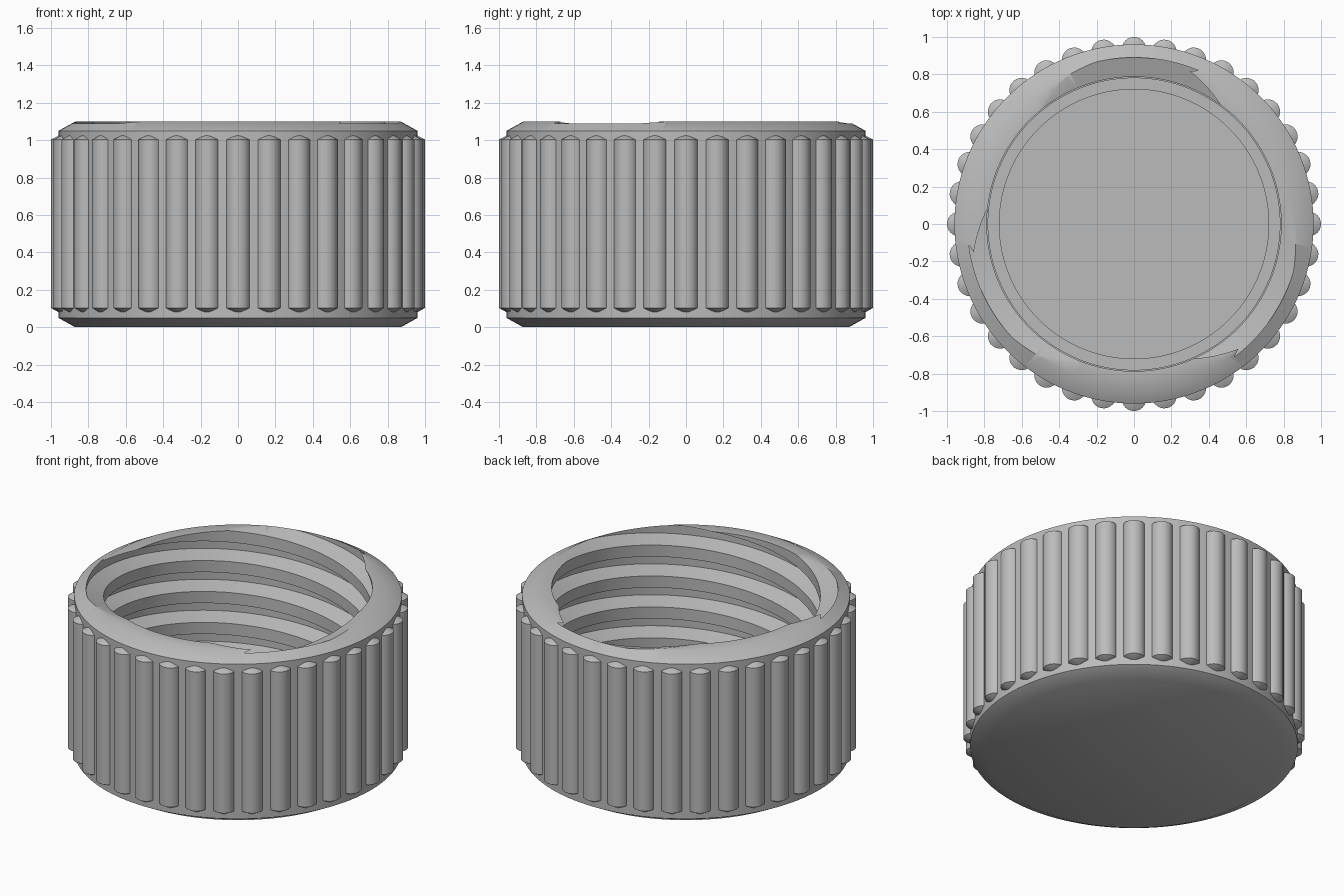
import bpy, bmesh
from math import cos, sin, pi, tau
from mathutils import Matrix

old = bpy.data.objects.get("Cube")
if old:
    bpy.data.objects.remove(old, do_unlink=True)

grey = bpy.data.materials.new("plain grey")
grey.use_nodes = True
grey.diffuse_color = (0.5, 0.5, 0.5, 1)
grey.node_tree.nodes["Principled BSDF"].inputs["Base Color"].default_value = (0.5, 0.5, 0.5, 1)

STEPS = 144      # divisions around the cap
STARTS = 3       # thread starts
PITCH = 0.2
LEAD = PITCH * STARTS


def sweep(bm, profile, steps, lead=0.0):
    """Turn an (r, z) profile about z, rising by lead per turn."""
    rings = []
    for i in range(steps + 1):
        a = tau * i / steps
        rings.append([bm.verts.new((r * cos(a), r * sin(a), z + lead * i / steps))
                      for r, z in profile])
    for p, q in zip(rings, rings[1:]):
        for j in range(len(profile) - 1):
            bm.faces.new((p[j], q[j], q[j + 1], p[j + 1]))
    bmesh.ops.remove_doubles(bm, verts=bm.verts, dist=1e-5)
    bmesh.ops.dissolve_degenerate(bm, edges=bm.edges, dist=1e-6)


def trim(bm, co, no):
    """Cut away everything in front of a plane and cap the opening."""
    geom = bm.verts[:] + bm.edges[:] + bm.faces[:]
    bmesh.ops.bisect_plane(bm, geom=geom, dist=1e-6, plane_co=co, plane_no=no, clear_outer=True)
    rim = [e for e in bm.edges if e.is_boundary
           and all(abs((v.co - Matrix.Translation(co).translation).dot(
               Matrix.Translation(no).translation)) < 1e-4 for v in e.verts)]
    bmesh.ops.contextual_create(bm, geom=rim)


def finish(bm, name):
    bmesh.ops.recalc_face_normals(bm, faces=bm.faces)
    mesh = bpy.data.meshes.new(name)
    bm.to_mesh(mesh)
    bm.free()
    mesh.materials.append(grey)
    ob = bpy.data.objects.new(name, mesh)
    bpy.context.collection.objects.link(ob)
    return ob


def activate(ob):
    bpy.ops.object.select_all(action='DESELECT')
    ob.select_set(True)
    bpy.context.view_layer.objects.active = ob


# Cap body: chamfered cup with a stepped floor
bm = bmesh.new()
sweep(bm, [(0, 0), (0.87, 0), (0.96, 0.05), (0.96, 1.05), (0.87, 1.1),
           (0.78, 1.1), (0.78, 0.16), (0.72, 0.16), (0.72, 0.12), (0, 0.12)], STEPS)
body = finish(bm, "cap_body")

# Thread cutter: three-start right-hand screw
profile = []
for k in range(-9, 4):
    mid = 0.95 + k * PITCH
    profile += [(0.787, mid - 0.065), (0.89, mid - 0.033),
                (0.89, mid + 0.027), (0.787, mid + 0.06)]
bm = bmesh.new()
sweep(bm, profile, STEPS, LEAD)
trim(bm, (0, 0, 1.2), (0, 0, 1))
trim(bm, (0, 0, 0.23), (0, 0, -1))
cutter = finish(bm, "thread_cutter")
cutter.hide_render = True

cut = body.modifiers.new("thread", 'BOOLEAN')
cut.operation = 'DIFFERENCE'
cut.solver = 'EXACT'
cut.object = cutter
activate(body)
bpy.ops.object.modifier_apply(modifier=cut.name)
bpy.data.objects.remove(cutter, do_unlink=True)

# Grip ribs: rounded bars with tapered ends, kept outside the wall
bm = bmesh.new()
sweep(bm, [(0, 0.075), (0.016, 0.075), (0.066, 0.103),
           (0.066, 1.003), (0.016, 1.03), (0, 1.03)], 24)
bmesh.ops.translate(bm, verts=bm.verts, vec=(0.934, 0, 0))
trim(bm, (0.925, 0, 0), (-1, 0, 0))
rib = bm.verts[:] + bm.edges[:] + bm.faces[:]
for i in range(1, 36):
    copy = bmesh.ops.duplicate(bm, geom=rib)["geom"]
    bmesh.ops.rotate(bm, verts=[g for g in copy if isinstance(g, bmesh.types.BMVert)],
                     cent=(0, 0, 0), matrix=Matrix.Rotation(i * pi / 18, 3, 'Z'))
ribs = finish(bm, "grip_ribs")

for ob in (body, ribs):
    activate(ob)
    bpy.ops.object.shade_smooth_by_angle(angle=pi / 6)
